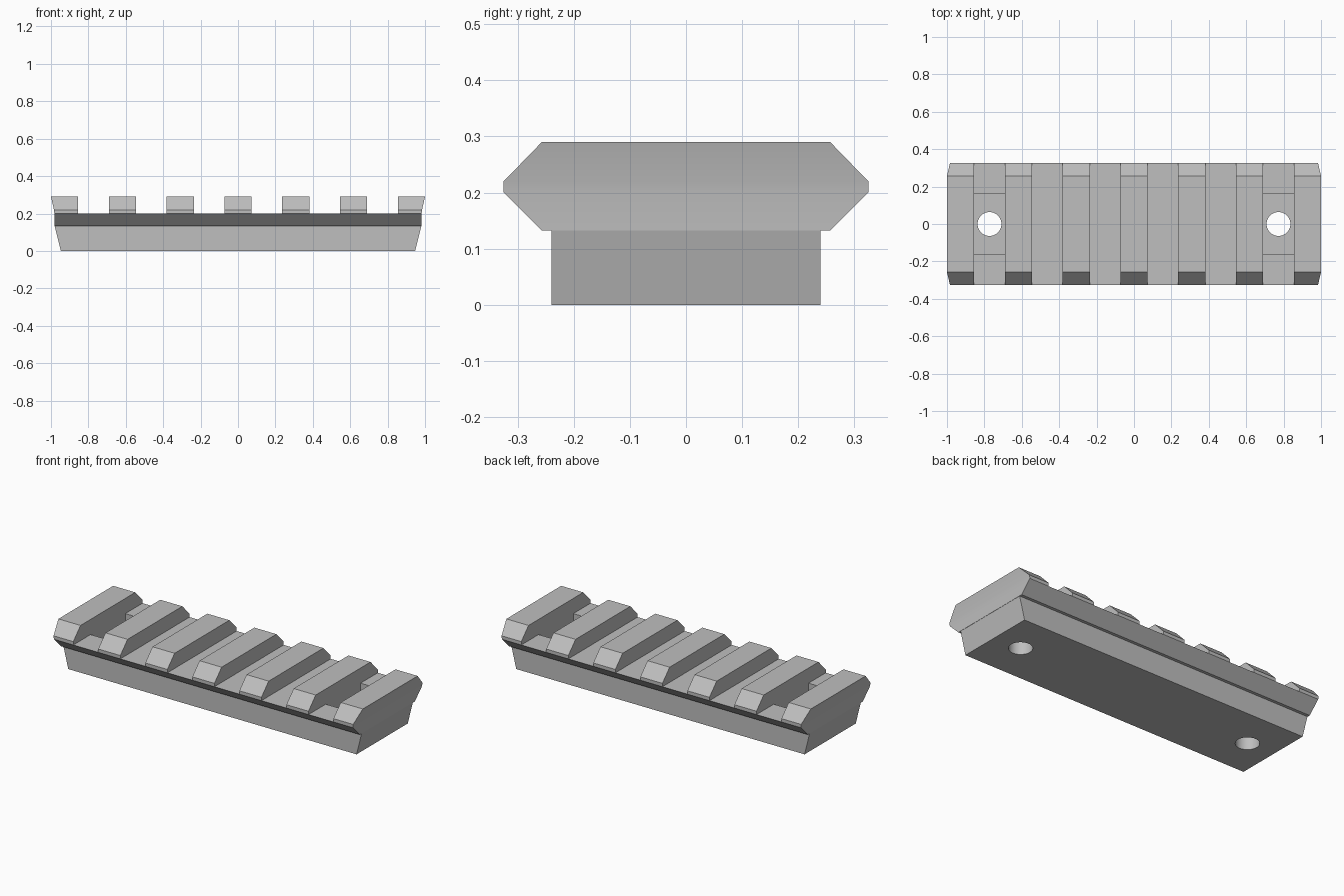
import bpy
import bmesh
import math

if "Cube" in bpy.data.objects:
    bpy.data.objects.remove(bpy.data.objects["Cube"])

grey = bpy.data.materials.new("metal_grey")
grey.diffuse_color = (0.52, 0.52, 0.52, 1)
grey.use_nodes = True
grey.node_tree.nodes["Principled BSDF"].inputs["Base Color"].default_value = grey.diffuse_color

PITCH, TOOTH = 0.309, 0.145      # tooth spacing and tooth width
SLOT = PITCH - TOOTH
FLOOR, POCKET = 0.20, 0.13       # slot floor and screw pocket floor


def mesh_object(name, bm):
    bmesh.ops.recalc_face_normals(bm, faces=bm.faces)
    mesh = bpy.data.meshes.new(name)
    bm.to_mesh(mesh)
    bm.free()
    obj = bpy.data.objects.new(name, mesh)
    bpy.context.collection.objects.link(obj)
    mesh.materials.append(grey)
    return obj


def stacked_block(name, rows):
    """Loft rectangles given as (half x, half y, z)."""
    bm = bmesh.new()
    rings = [[bm.verts.new((sx * hx, sy * hy, z))
              for sx, sy in ((-1, -1), (1, -1), (1, 1), (-1, 1))]
             for hx, hy, z in rows]
    bm.faces.new(rings[0])
    bm.faces.new(rings[-1])
    for a, b in zip(rings, rings[1:]):
        for i in range(4):
            j = (i + 1) % 4
            bm.faces.new((a[i], a[j], b[j], b[i]))
    return mesh_object(name, bm)


def prism_x(name, profile, x, width):
    """Extrude a (y, z) profile along x, centred on x."""
    bm = bmesh.new()
    face = bm.faces.new([bm.verts.new((x - width / 2, y, z)) for y, z in profile])
    new = bmesh.ops.extrude_face_region(bm, geom=[face])["geom"]
    bmesh.ops.translate(bm, vec=(width, 0, 0),
                        verts=[v for v in new if isinstance(v, bmesh.types.BMVert)])
    return mesh_object(name, bm)


def cut(body, cutter):
    mod = body.modifiers.new("cut", "BOOLEAN")
    mod.operation = "DIFFERENCE"
    mod.solver = "EXACT"
    mod.object = cutter
    bpy.context.view_layer.objects.active = body
    bpy.ops.object.modifier_apply(modifier=mod.name)
    bpy.data.objects.remove(cutter)


# Rail body: narrow sloped foot and wide bevelled head
rail = stacked_block("accessory_rail", [
    (0.947, 0.24, 0.0), (0.980, 0.24, 0.132), (0.981, 0.257, 0.1325),
    (0.982, 0.325, 0.20), (0.984, 0.325, 0.22), (1.0, 0.257, 0.29)])

# Cross slots; the two end slots also hold a sunken screw pocket
plain = [(-0.5, FLOOR), (0.5, FLOOR), (0.5, 0.4), (-0.5, 0.4)]
pocketed = [(-0.5, FLOOR), (-0.163, FLOOR), (-0.163, POCKET), (0.163, POCKET),
            (0.163, FLOOR), (0.5, FLOOR), (0.5, 0.4), (-0.5, 0.4)]
for i in range(6):
    x = (i - 2.5) * PITCH
    cut(rail, prism_x("slot_cutter", pocketed if i in (0, 5) else plain, x, SLOT))

# Screw holes through both pockets
for side in (-1, 1):
    bpy.ops.mesh.primitive_cylinder_add(vertices=48, radius=0.064, depth=1,
                                        location=(side * 2.5 * PITCH, 0, 0))
    cut(rail, bpy.context.object)

# Smooth the hole walls and keep machined edges sharp
bpy.ops.object.select_all(action="DESELECT")
rail.select_set(True)
bpy.context.view_layer.objects.active = rail
bpy.ops.object.shade_smooth_by_angle(angle=math.radians(25))
